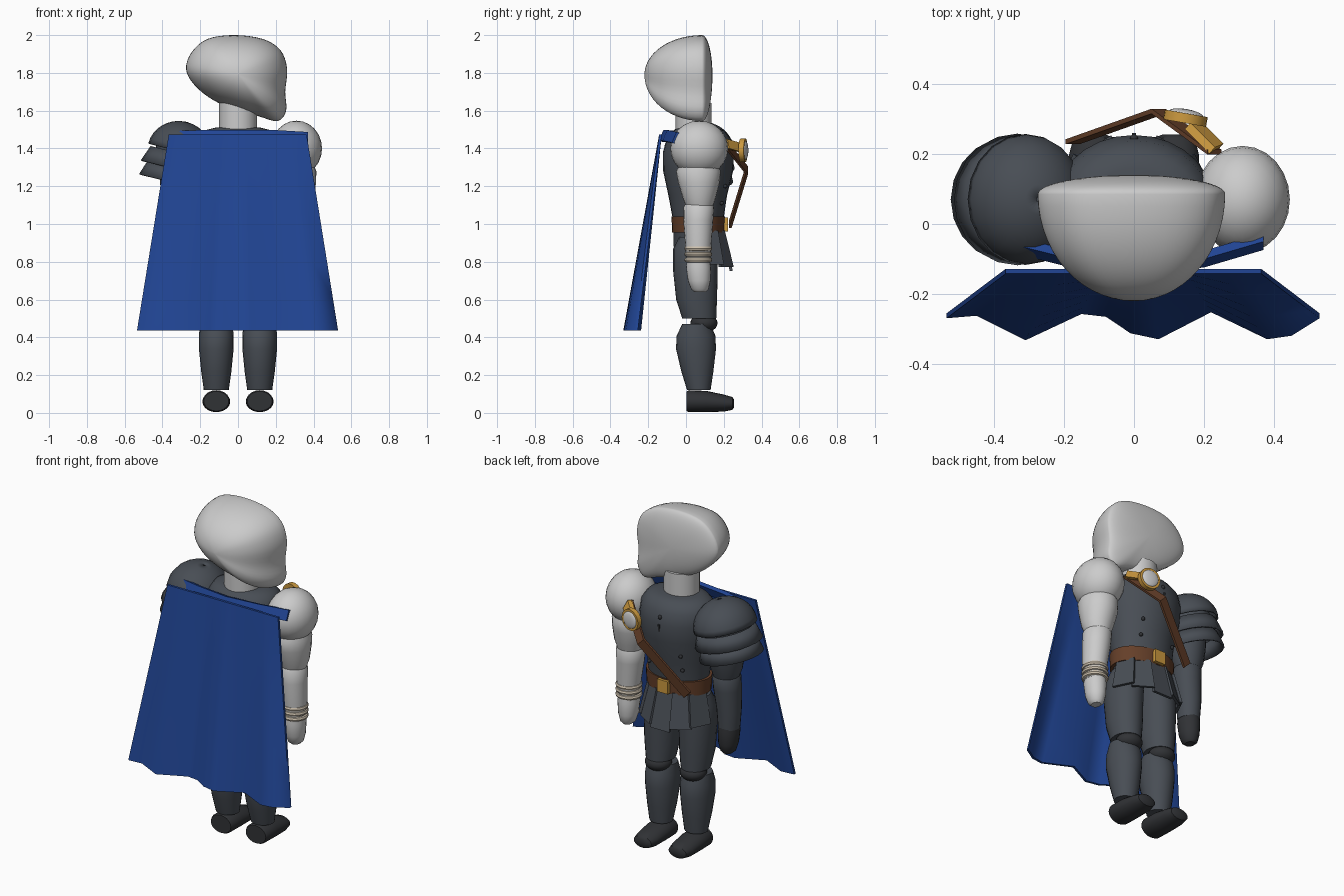
import bpy, bmesh, math
from mathutils import Vector as V

if "Cube" in bpy.data.objects:
    bpy.data.objects.remove(bpy.data.objects["Cube"])


def mat(name, r, g, b):
    m = bpy.data.materials.new(name)
    m.diffuse_color = (r, g, b, 1)
    m.use_nodes = True
    m.node_tree.nodes["Principled BSDF"].inputs["Base Color"].default_value = m.diffuse_color
    return m


SLATE = mat("slate", .065, .075, .09)
BLACK = mat("dark_leather", .03, .032, .036)
BLUE = mat("blue_cloth", .015, .06, .3)
BROWN = mat("brown_leather", .13, .05, .022)
GOLD = mat("gold", .6, .32, .05)
BEIGE = mat("beige_wrap", .62, .54, .43)


def finish(o, m, angle=40):
    if m:
        o.data.materials.append(m)
    bpy.ops.object.select_all(action='DESELECT')
    o.select_set(True)
    bpy.context.view_layer.objects.active = o
    bpy.ops.object.shade_smooth_by_angle(angle=math.radians(angle))
    return o


def skin(name, loops, m=None, caps=True, angle=40):
    """Join equal-length closed loops of points into a surface."""
    bm = bmesh.new()
    vs = [[bm.verts.new(p) for p in loop] for loop in loops]
    n = len(vs[0])
    for a, b in zip(vs, vs[1:]):
        for i in range(n):
            bm.faces.new((a[i], a[(i + 1) % n], b[(i + 1) % n], b[i]))
    if caps:
        bm.faces.new(vs[0])
        bm.faces.new(vs[-1])
    bmesh.ops.recalc_face_normals(bm, faces=bm.faces)
    me = bpy.data.meshes.new(name)
    bm.to_mesh(me)
    bm.free()
    o = bpy.data.objects.new(name, me)
    bpy.context.collection.objects.link(o)
    return finish(o, m, angle)


def loft(name, rings, m=None, n=20, along_y=False, caps=True):
    """Rings of (height, cx, cy, rx, ry); along_y swaps y and z."""
    loops = []
    for h, cx, cy, rx, ry in rings:
        pts = [(cx + rx * math.cos(2 * math.pi * i / n),
                cy + ry * math.sin(2 * math.pi * i / n)) for i in range(n)]
        loops.append([(a, h, b) if along_y else (a, b, h) for a, b in pts])
    return skin(name, loops, m, caps)


def ribbon(name, path, w, t, m, scale=None):
    """Flat band along a path; w and t are half width and half thickness vectors."""
    w, t = V(w), V(t)
    scale = scale or [1] * len(path)
    return skin(name, [[V(p) + w * s + t, V(p) - w * s + t, V(p) - w * s - t, V(p) + w * s - t]
                       for p, s in zip(path, scale)], m)


def ball(name, loc, size, m=None, segs=24):
    bpy.ops.mesh.primitive_uv_sphere_add(segments=segs, ring_count=segs // 2, location=loc)
    o = bpy.context.object
    o.name = name
    o.scale = size
    return finish(o, m)


def disc(name, loc, r, depth, rot, m=None):
    bpy.ops.mesh.primitive_cylinder_add(vertices=24, radius=r, depth=depth, location=loc, rotation=rot)
    bpy.context.object.name = name
    return finish(bpy.context.object, m)


# Head: smooth lopsided outline, deep dome at the cape side, shallow at the other
out = [(-.275, 1.82), (-.245, 1.91), (-.16, 1.98), (-.02, 2.0), (.13, 1.98), (.225, 1.92),
       (.26, 1.82), (.25, 1.70), (.255, 1.60), (.21, 1.545), (.11, 1.57), (0, 1.60),
       (-.13, 1.655), (-.23, 1.735)]
curve = []
for i in range(len(out)):
    a, b, c, d = (V(out[(i + k) % len(out)]) for k in (-1, 0, 1, 2))
    for k in range(4):
        u = k / 4
        curve.append(.5 * (2 * b + (c - a) * u + (2 * a - 5 * b + 4 * c - d) * u * u
                           + (3 * b - a - 3 * c + d) * u ** 3))
loops = []
for k in range(-14, 15):
    ang = k / 14 * math.pi / 2
    s = max(math.cos(ang), .01)
    y = .085 + math.sin(ang) * (.305 if k < 0 else .055)
    loops.append([(p.x * s, y, 1.79 + (p.y - 1.79) * s) for p in curve])
skin("head", loops, angle=60)
loft("neck", [(1.46, 0, .04, .1, .095), (1.64, 0, .04, .1, .095)])

# Torso
loft("torso", [(.88, 0, .06, .165, .125), (1.0, 0, .065, .175, .13), (1.15, 0, .062, .19, .155),
               (1.28, 0, .064, .215, .185), (1.38, 0, .066, .225, .188), (1.45, 0, .068, .215, .17),
               (1.495, 0, .068, .18, .135), (1.51, 0, .06, .12, .1)], SLATE, 28)
loft("belt", [(.955, 0, .065, .192, .138), (1.04, 0, .065, .195, .142)], BROWN, 28)
ribbon("belt_buckle", [(0, .208, .96), (0, .208, 1.035)], (.035, 0, 0), (0, .014, 0), GOLD)
ribbon("chest_slit", [(0, .222, 1.22), (0, .252, 1.38)], (.006, 0, 0), (0, .008, 0), BLACK)
ball("collar_stud", (0, .245, 1.42), (.012, .012, .012), BLACK, 10)
for x in (-.11, .11):
    for z, y in ((1.11, .19), (1.2, .208)):
        ball("rivet", (x, y, z), (.011, .011, .011), BLACK, 10)

# Skirt plates hanging below the belt
for deg in (-64, -32, 0, 32, 64):
    s, c = math.sin(math.radians(deg)), math.cos(math.radians(deg))
    top = (.175 * s, .065 + .125 * c, .965)
    end = (.215 * s, .065 + .175 * c, .75 + .04 * abs(s))
    ribbon("skirt_plate", [top, end], (.052 * c, -.052 * s, 0), (.008 * s, .008 * c, 0), SLATE, [1, 1.2])

# Legs
for side in (-1, 1):
    x = .115 * side
    loft("thigh", [(.5, x, .07, .08, .09), (.6, x, .056, .094, .108), (.75, x, .05, .1, .118),
                   (.87, x * .95, .05, .1, .118), (.93, x * .9, .055, .08, .09)], SLATE)
    loft("calf", [(.12, x, .068, .066, .062), (.22, x, .06, .08, .085), (.34, x, .053, .092, .106),
                  (.41, x, .053, .092, .102), (.47, x, .055, .086, .075)], SLATE)
    ball("knee_pad", (x, .095, .475), (.075, .072, .05), BLACK)
    loft("boot", [(.003, x, .062, .066, .052), (.015, x, .062, .072, .058), (.11, x, .06, .074, .056),
                  (.2, x, .052, .07, .045), (.245, x, .05, .058, .034), (.255, x, .05, .035, .02)],
         BLACK, 20, True)

# Arms: bare one at +x, armoured one at -x
for side, m, hm in ((1, None, None), (-1, SLATE, BLACK)):
    x = .31 * side
    h = .33 * side
    r = .135 if side > 0 else .125
    ball("shoulder", (x, .07, 1.4), (r, .153 if side > 0 else .14, .147 if side > 0 else .13), m)
    loft("upper_arm", [(1.09, x * 1.02, .072, .07, .07), (1.14, x * 1.02, .07, .088, .088),
                       (1.22, x, .068, .103, .11), (1.28, x, .066, .105, .118),
                       (1.33, x, .066, .085, .09)], m)
    loft("forearm", [(.79, h, .065, .06, .062), (.9, h, .065, .068, .07), (1.02, x * 1.03, .065, .077, .079),
                     (1.09, x * 1.02, .068, .079, .081), (1.12, x * 1.02, .068, .06, .062)], m)
    loft("hand", [(.64, h, .075, .025, .03), (.655, h, .073, .042, .046), (.7, h, .07, .054, .06),
                  (.77, h, .066, .06, .066), (.815, h, .065, .055, .06)], hm)
for z in (.81, .84, .87):
    bpy.ops.mesh.primitive_torus_add(major_radius=.06, minor_radius=.014, major_segments=24,
                                     minor_segments=8, location=(.33, .065, z))
    bpy.context.object.name = "wrist_wrap"
    finish(bpy.context.object, BEIGE)

# Pauldron: dome over two flared plates, tilted outward
dome = [(.16 * math.sin(a), 0, 0, .17 * math.cos(a), .187 * math.cos(a))
        for a in (k / 8 * 1.53 for k in range(9))]
lame1 = [(-.095, 0, 0, .187, .188), (-.01, 0, 0, .155, .168)]
lame2 = [(-.168, 0, 0, .178, .18), (-.085, 0, 0, .15, .16)]
for name, rings in (("pauldron_dome", dome), ("pauldron_plate", lame1), ("pauldron_plate", lame2)):
    o = loft(name, rings, SLATE, 20, caps=False)
    o.location = (-.31, .07, 1.385)
    o.rotation_euler = (0, math.radians(14), 0)
    s = o.modifiers.new("thick", 'SOLIDIFY')
    s.thickness = .01

# Cape: straight top edge spreading to a folded hem
hem = [(-.535, -.262), (-.45, -.255), (-.31, -.325), (-.15, -.25), (-.08, -.258), (-.01, -.305),
       (.07, -.322), (.22, -.245), (.38, -.322), (.45, -.312), (.53, -.262)]
loops = []
for k in range(7):
    u = k / 6
    mid = [V((x * (.685 + .315 * u), -.135 + (y + .135) * u, 1.475 - 1.04 * u)) for x, y in hem]
    loops.append([p + V((0, -.007, 0)) for p in mid] + [p + V((0, .007, 0)) for p in reversed(mid)])
skin("cape", loops, BLUE, angle=60)
ribbon("cape_collar", [(-.36, -.055, 1.46), (-.2, -.095, 1.465), (0, -.12, 1.465), (.2, -.1, 1.465),
                       (.37, -.05, 1.455)], (0, .012, .028), (0, .012, -.004), BLUE)

# Chest strap with buckle and medallion
ribbon("chest_strap", [(-.175, .235, 1.0), (.07, .322, 1.285), (.23, .205, 1.43)],
       (.02, 0, -.02), (0, .007, 0), BROWN)
ribbon("strap_buckle", [(.165, .285, 1.405), (.235, .215, 1.425)], (.012, .005, -.025), (.008, .009, 0), GOLD)
rot = (math.radians(-90), 0, math.radians(-10))
disc("medallion_rim", (.147, .302, 1.39), .062, .028, rot, GOLD)
gem = ball("medallion_stone", (.149, .314, 1.39), (.05, .05, .014))
gem.rotation_euler = rot
